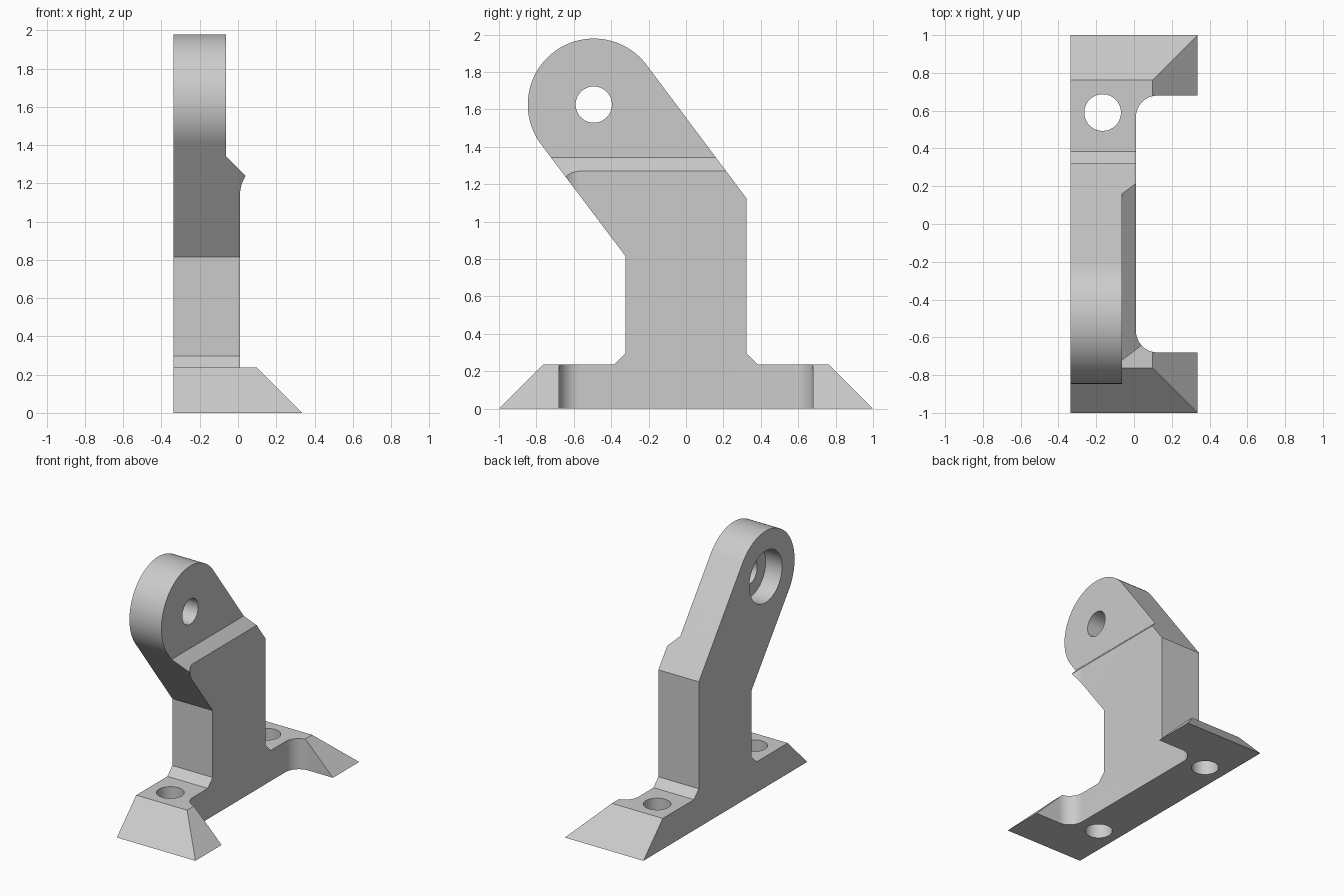
import bpy, bmesh, math
from mathutils import Vector

if "Cube" in bpy.data.objects:
    bpy.data.objects.remove(bpy.data.objects["Cube"], do_unlink=True)

# Main dimensions
HALF_W, HALF_L, BASE_H = 0.336, 1.0, 0.237
FACE_X, STEP_X, STEP_Z = 0.01, -0.063, 1.343
EYE_Y, EYE_Z, EYE_R = -0.493, 1.626, 0.353
HOLE_R = 0.097

grey = bpy.data.materials.new("plain grey")
grey.use_nodes = True
colour = (0.6, 0.6, 0.6, 1)
grey.diffuse_color = colour
grey.node_tree.nodes["Principled BSDF"].inputs["Base Color"].default_value = colour


def arc(cx, cy, r, start, end, n):
    angles = [math.radians(start + (end - start) * i / n) for i in range(n + 1)]
    return [(cx + r * math.cos(a), cy + r * math.sin(a)) for a in angles]


def prism(name, outline, axis, lo, hi):
    """Extrude a 2D outline along the x, y or z axis."""
    place = {"x": lambda a, b: Vector((lo, a, b)),
             "y": lambda a, b: Vector((a, lo, b)),
             "z": lambda a, b: Vector((a, b, lo))}[axis]
    along = Vector([(hi - lo) * (axis == c) for c in "xyz"])
    bm = bmesh.new()
    face = bm.faces.new([bm.verts.new(place(a, b)) for a, b in outline])
    out = bmesh.ops.extrude_face_region(bm, geom=[face])
    moved = [v for v in out["geom"] if isinstance(v, bmesh.types.BMVert)]
    bmesh.ops.translate(bm, verts=moved, vec=along)
    bmesh.ops.recalc_face_normals(bm, faces=bm.faces)
    mesh = bpy.data.meshes.new(name)
    bm.to_mesh(mesh)
    bm.free()
    obj = bpy.data.objects.new(name, mesh)
    bpy.context.collection.objects.link(obj)
    return obj


def combine(target, tool, operation):
    mod = target.modifiers.new(operation.lower(), "BOOLEAN")
    mod.operation, mod.solver, mod.object = operation, "EXACT", tool
    bpy.context.view_layer.objects.active = target
    bpy.ops.object.modifier_apply(modifier=mod.name)
    bpy.data.objects.remove(tool, do_unlink=True)


def cylinder_cut(target, cx, cy, r, axis, lo, hi):
    ring = arc(cx, cy, r, 0, 360, 64)[:-1]
    combine(target, prism("hole_cutter", ring, axis, lo, hi), "DIFFERENCE")


# Base plate with three sloping sides and one upright side
bracket = prism("bracket", [(-HALF_W, -HALF_L), (HALF_W, -HALF_L),
                            (HALF_W, HALF_L), (-HALF_W, HALF_L)], "z", 0, BASE_H)
for v in bracket.data.vertices:
    if v.co.z > 0.1:
        v.co.y -= math.copysign(BASE_H, v.co.y)
        if v.co.x > 0:
            v.co.x -= BASE_H

# Upright and leaning arm, ending in a round eye
lean = math.degrees(math.atan2(0.6, 0.8))
profile = [(-0.383, 0.1), (0.383, 0.1), (0.383, BASE_H), (0.323, 0.298), (0.323, 1.125)]
profile += arc(EYE_Y, EYE_Z, EYE_R, lean, lean + 180, 64)
profile += [(-0.323, 0.815), (-0.323, 0.298), (-0.383, BASE_H)]
combine(bracket, prism("arm", profile, "x", -HALF_W, 0.06), "UNION")

# Recess between the feet, with rounded inner corners
R, NOTCH = 0.115, 0.68
notch = [(1, -NOTCH)] + arc(FACE_X + R, -NOTCH + R, R, 270, 180, 16)
notch += arc(FACE_X + R, NOTCH - R, R, 180, 90, 16) + [(1, NOTCH)]
combine(bracket, prism("notch_cutter", notch, "z", -1, 3), "DIFFERENCE")

# Thinner eye with a sloping step
step = [(STEP_X, 3), (STEP_X, STEP_Z), (STEP_X + 0.2, STEP_Z - 0.2), (1, STEP_Z - 0.2), (1, 3)]
combine(bracket, prism("step_cutter", step, "y", -2, 2), "DIFFERENCE")

# Eye hole, its wide counterbore, and the two mounting holes
cylinder_cut(bracket, EYE_Y, EYE_Z, HOLE_R, "x", -1, 1)
cylinder_cut(bracket, EYE_Y, EYE_Z, 0.2, "x", -1, -HALF_W + 0.14)
for side in (-1, 1):
    cylinder_cut(bracket, -0.166, side * 0.59, HOLE_R, "z", -0.5, 0.27)

# Finish
bracket.data.materials.clear()
bracket.data.materials.append(grey)
bpy.ops.object.select_all(action="DESELECT")
bracket.select_set(True)
bpy.context.view_layer.objects.active = bracket
bpy.ops.object.shade_smooth_by_angle(angle=math.radians(30))
